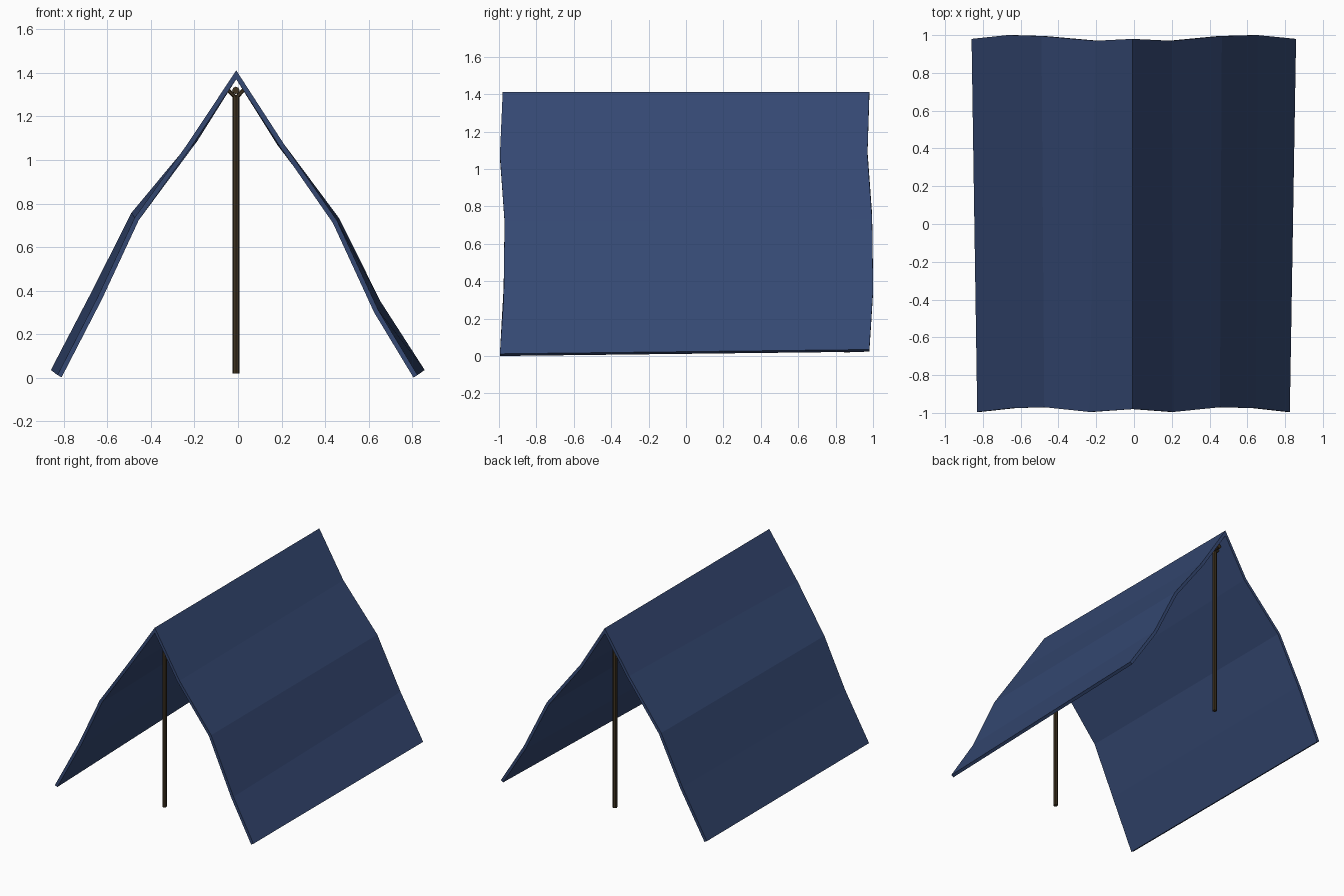
import bpy, bmesh
from mathutils import Vector

if "Cube" in bpy.data.objects:
    bpy.data.objects.remove(bpy.data.objects["Cube"])


def material(name, rgb):
    m = bpy.data.materials.new(name)
    m.diffuse_color = (*rgb, 1)
    m.use_nodes = True
    m.node_tree.nodes["Principled BSDF"].inputs["Base Color"].default_value = m.diffuse_color
    return m


CLOTH = material("blue_canvas", (0.035, 0.065, 0.17))
WOOD = material("dark_wood", (0.05, 0.033, 0.015))


def add_object(name, bm, mat):
    bmesh.ops.recalc_face_normals(bm, faces=bm.faces)
    me = bpy.data.meshes.new(name)
    bm.to_mesh(me)
    bm.free()
    me.materials.append(mat)
    ob = bpy.data.objects.new(name, me)
    bpy.context.collection.objects.link(ob)
    return ob


def rod(bm, a, b, r, sides=8):
    a, b = Vector(a), Vector(b)
    d = b - a
    geo = bmesh.ops.create_cone(bm, cap_ends=True, segments=sides,
                                radius1=r, radius2=r, depth=d.length)
    rot = d.to_track_quat('Z', 'Y').to_matrix()
    for v in geo["verts"]:
        v.co = rot @ v.co + (a + b) / 2


# Canvas: sagging front and back edge outlines, joined and thickened inwards
front = [(-.83, -.995, .012), (-.645, -.975, .37), (-.475, -.97, .735), (-.235, -.995, 1.07),
         (-.008, -.98, 1.412),
         (.21, -.995, 1.075), (.455, -.97, .722), (.645, -.975, .31), (.825, -.995, .012)]
back = [(-.86, .98, .035), (-.67, 1.0, .4), (-.49, .995, .757), (-.205, .97, 1.10),
        (-.008, .98, 1.412),
        (.2, .97, 1.08), (.465, .995, .732), (.655, 1.0, .35), (.858, .98, .035)]
bm = bmesh.new()
rows = [[bm.verts.new(p) for p in edge] for edge in (front, back)]
for i in range(len(front) - 1):
    f = bm.faces.new((rows[0][i], rows[0][i + 1], rows[1][i + 1], rows[1][i]))
canvas = add_object("tent_canvas", bm, CLOTH)
if canvas.data.polygons[0].normal.z < 0:
    canvas.data.flip_normals()
solid = canvas.modifiers.new("thickness", 'SOLIDIFY')
solid.thickness = 0.022
solid.offset = -1
solid.use_even_offset = True

# Forked upright poles at both ends
PX = -0.01
for name, y in (("front_pole", -0.86), ("back_pole", 0.86)):
    bm = bmesh.new()
    rod(bm, (PX, y, 0.018), (PX, y, 1.295), 0.016)
    for s in (-1, 1):
        rod(bm, (PX, y, 1.285), (PX + s * 0.042, y, 1.328), 0.009, 6)
    add_object(name, bm, WOOD)

# Ridge pole resting in the forks
bm = bmesh.new()
rod(bm, (PX, -0.91, 1.32), (PX, 0.91, 1.32), 0.017)
add_object("ridge_pole", bm, WOOD)
